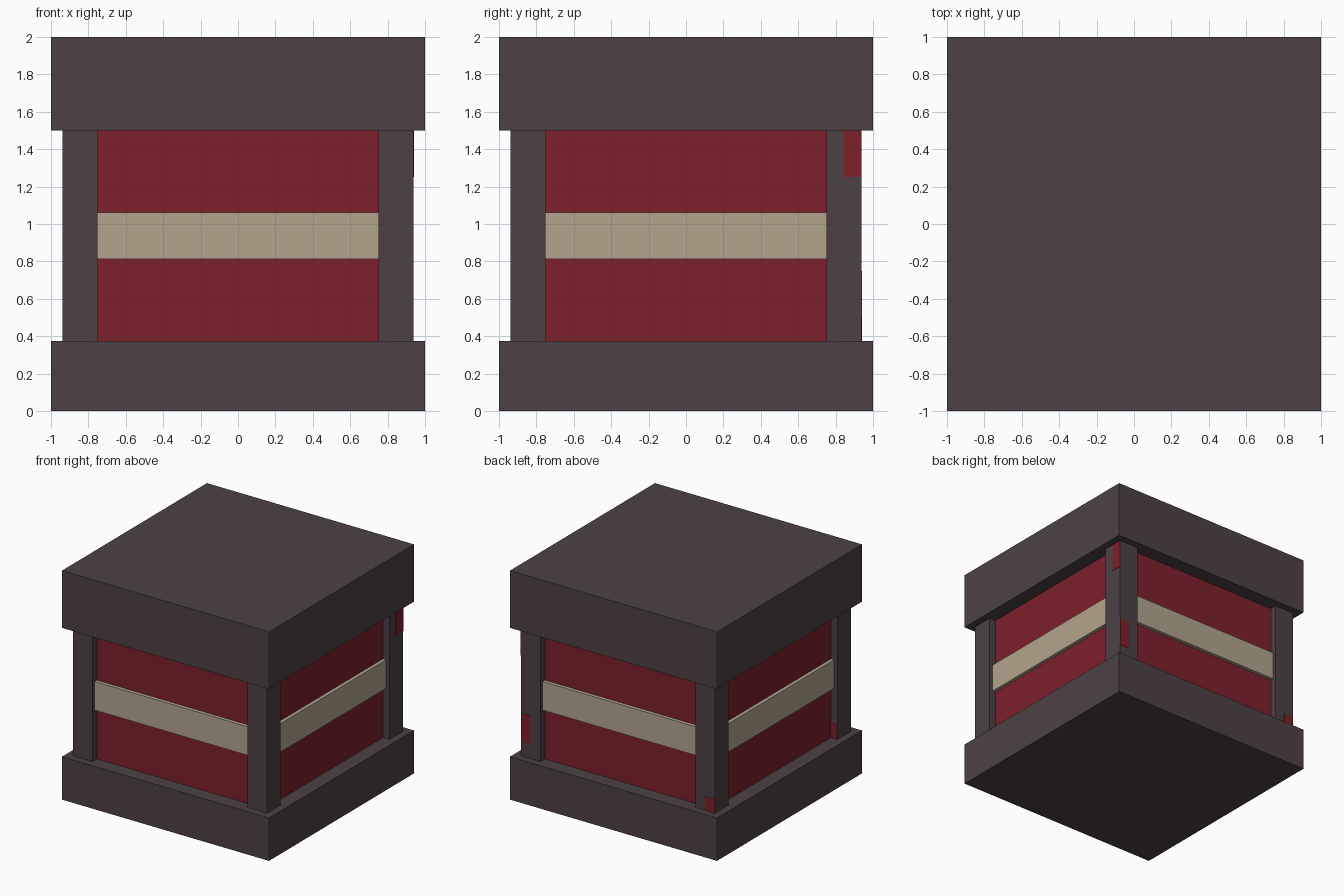
import bpy
import bmesh
from mathutils import Matrix, Vector

cube = bpy.data.objects.get("Cube")
if cube:
    bpy.data.objects.remove(cube, do_unlink=True)


def material(name, rgb):
    mat = bpy.data.materials.new(name)
    mat.use_nodes = True
    colour = (*rgb, 1.0)
    mat.diffuse_color = colour
    mat.node_tree.nodes["Principled BSDF"].inputs["Base Color"].default_value = colour
    return mat


dark = material("dark_stone", (0.074, 0.053, 0.060))
red = material("deep_red", (0.205, 0.015, 0.024))
tan = material("pale_tan", (0.456, 0.376, 0.270))


def box(name, low, high, mat):
    """Flat-shaded box between two opposite corners."""
    low, high = Vector(low), Vector(high)
    bm = bmesh.new()
    place = Matrix.Translation((low + high) / 2) @ Matrix.Diagonal((*(high - low), 1))
    bmesh.ops.create_cube(bm, size=1, matrix=place)
    mesh = bpy.data.meshes.new(name)
    bm.to_mesh(mesh)
    bm.free()
    mesh.materials.append(mat)
    obj = bpy.data.objects.new(name, mesh)
    bpy.context.collection.objects.link(obj)
    return obj


def centred_box(name, half, bottom, top, mat):
    return box(name, (-half, -half, bottom), (half, half, top), mat)


floor, ceiling = 0.375, 1.5
outer, middle, inner = 0.9375, 0.844, 0.75
thin = 0.003

# Base, cap, recessed body and the band around it
centred_box("base", 1, 0, floor, dark)
centred_box("cap", 1, ceiling, 2, dark)
centred_box("body", 0.875, floor, ceiling, red)
centred_box("band", 0.906, 0.8125, 1.0625, tan)

# Four corner posts
for x_name, sx in (("left", 1), ("right", -1)):
    for y_name, sy in (("front", -1), ("back", 1)):
        xs = sorted((sx * inner, sx * outer))
        ys = sorted((sy * inner, sy * outer))
        box(f"{y_name}_{x_name}_post", (xs[0], ys[0], floor), (xs[1], ys[1], ceiling), dark)

# Small red patches on the posts
box("upper_side_patch", (outer, middle, 1.25), (outer + thin, outer, ceiling), red)
box("back_left_patch", (middle, outer, 0.5), (outer, outer + thin, 0.75), red)
for name, y in (("back_right_patch", outer), ("front_right_patch", -inner)):
    box(name, (-outer, y, floor), (-middle, y + thin, 0.5), red)
